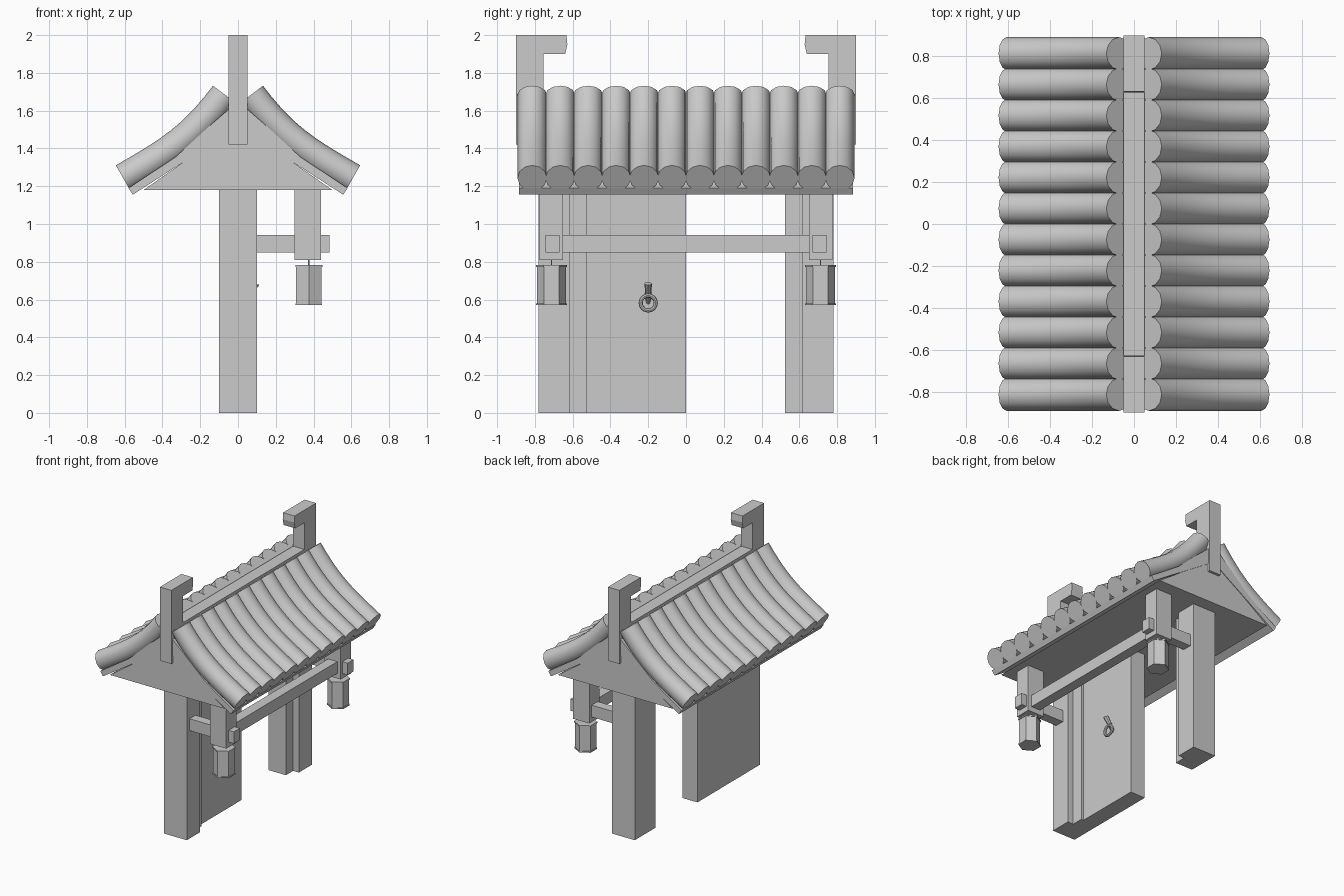
import bpy, bmesh
from math import cos, sin, pi
from mathutils import Vector

if "Cube" in bpy.data.objects:
    bpy.data.objects.remove(bpy.data.objects["Cube"])


def finish(name, bm, smooth=False):
    bmesh.ops.recalc_face_normals(bm, faces=bm.faces)
    me = bpy.data.meshes.new(name)
    bm.to_mesh(me)
    bm.free()
    ob = bpy.data.objects.new(name, me)
    bpy.context.collection.objects.link(ob)
    if smooth:
        bpy.context.view_layer.objects.active = ob
        ob.select_set(True)
        bpy.ops.object.shade_smooth_by_angle(angle=0.7)
        ob.select_set(False)
    return ob


def mirror(ob, x=False, y=False):
    m = ob.modifiers.new("mirror", 'MIRROR')
    m.use_axis = (x, y, False)
    m.use_mirror_merge = False
    return ob


def loft(name, rings, smooth=False):
    # closed rings of equal length, skinned and capped
    bm = bmesh.new()
    vs = [[bm.verts.new(p) for p in r] for r in rings]
    n = len(vs[0])
    for a, b in zip(vs, vs[1:]):
        for i in range(n):
            bm.faces.new((a[i], a[(i + 1) % n], b[(i + 1) % n], b[i]))
    bm.faces.new(vs[0])
    bm.faces.new(vs[-1])
    return finish(name, bm, smooth)


def box(name, x, y, z):
    return loft(name, [[(x[0], y[0], k), (x[1], y[0], k), (x[1], y[1], k), (x[0], y[1], k)] for k in z])


def prism(name, cx, cy, levels, n, turn=0):
    # levels: (z, radius)
    return loft(name, [[(cx + r * cos(turn + 2 * pi * i / n), cy + r * sin(turn + 2 * pi * i / n), z)
                        for i in range(n)] for z, r in levels])


# gate posts, jambs and the single closed door leaf
mirror(box("gate_post", (-.1, .1), (-.78, -.615), (0, 1.19)), y=True)
mirror(box("door_jamb", (-.1, .05), (-.615, -.525), (0, 1.19)), y=True)
box("door_leaf", (-.1, .03), (-.525, 0), (0, 1.19))

# door knocker: leaning peg and ring
peg = []
for x, z, r in ((.02, .50, .012), (.095, .685, .02)):
    peg.append([(x + r * .9 * cos(i * pi / 4), -.2 + r * sin(i * pi / 4), z - r * .4 * cos(i * pi / 4))
                for i in range(8)])
peg[0] = [(x, y, z + .08) for x, y, z in peg[0]]
loft("knocker_peg", peg, True)
bpy.ops.mesh.primitive_torus_add(location=(.07, -.2, .582), rotation=(0, pi / 2, 0), major_radius=.04,
                                 minor_radius=.011, major_segments=16, minor_segments=8)
bpy.context.object.name = "knocker_ring"
bpy.context.object.select_set(False)

# gable body
half = [(.5, 1.18), (0, 1.53)]
loft("gable_body", [[(-.5, y, 1.18), (.5, y, 1.18), (0, y, 1.53)] for y in (-.88, .88)])

# roof boards under the tiles
board = [(0, 1.515), (.557, 1.155), (.58, 1.19), (.33, 1.355), (.15, 1.52), (0, 1.65)]
mirror(loft("roof_board", [[(x, y, z) for x, z in board] for y in (-.885, .885)]), x=True)

# curved round tiles
p = [Vector(c) for c in ((.07, 1.685), (.24, 1.46), (.36, 1.385), (.608, 1.243))]
rings = []
for k in range(11):
    t = k / 10
    s = 1 - t
    c = p[0] * s**3 + p[1] * 3 * s * s * t + p[2] * 3 * s * t * t + p[3] * t**3
    d = ((p[1] - p[0]) * s * s + (p[2] - p[1]) * 2 * s * t + (p[3] - p[2]) * t * t).normalized()
    r = .078
    rings.append([(c.x - d.y * r * cos(a), -.814 + r * sin(a), c.y + d.x * r * cos(a))
                  for a in [2 * pi * i / 12 for i in range(12)]])
tiles = loft("roof_tiles", rings, True)
arr = tiles.modifiers.new("row", 'ARRAY')
arr.count = 12
arr.use_relative_offset = False
arr.use_constant_offset = True
arr.constant_offset_displace = (0, .148, 0)
mirror(tiles, x=True)

# ridge and its hooked end posts
box("ridge_beam", (-.049, .049), (-.8, .8), (1.45, 1.69))
hook = [(-.9, 1.42), (-.755, 1.42), (-.755, 1.9), (-.64, 1.9), (-.628, 1.95), (-.633, 2), (-.9, 2)]
mirror(loft("ridge_hook", [[(x, y, z) for y, z in hook] for x in (-.05, .05)]), y=True)

# front bracket frame
mirror(box("hanging_post", (.3, .44), (-.775, -.65), (.81, 1.22)), y=True)
mirror(box("bracket_arm", (.05, .485), (-.745, -.67), (.85, .943)), y=True)
box("cross_beam", (.33, .41), (-.66, .66), (.85, .943))

# hexagonal lanterns on cords
mirror(prism("lantern_cord", .375, -.712, [(.77, .004), (.82, .004)], 6), y=True)
mirror(prism("lantern", .375, -.712, [(.57, .082), (.58, .082), (.58, .077), (.773, .077),
                                      (.773, .083), (.783, .083)], 6, pi / 2), y=True)
